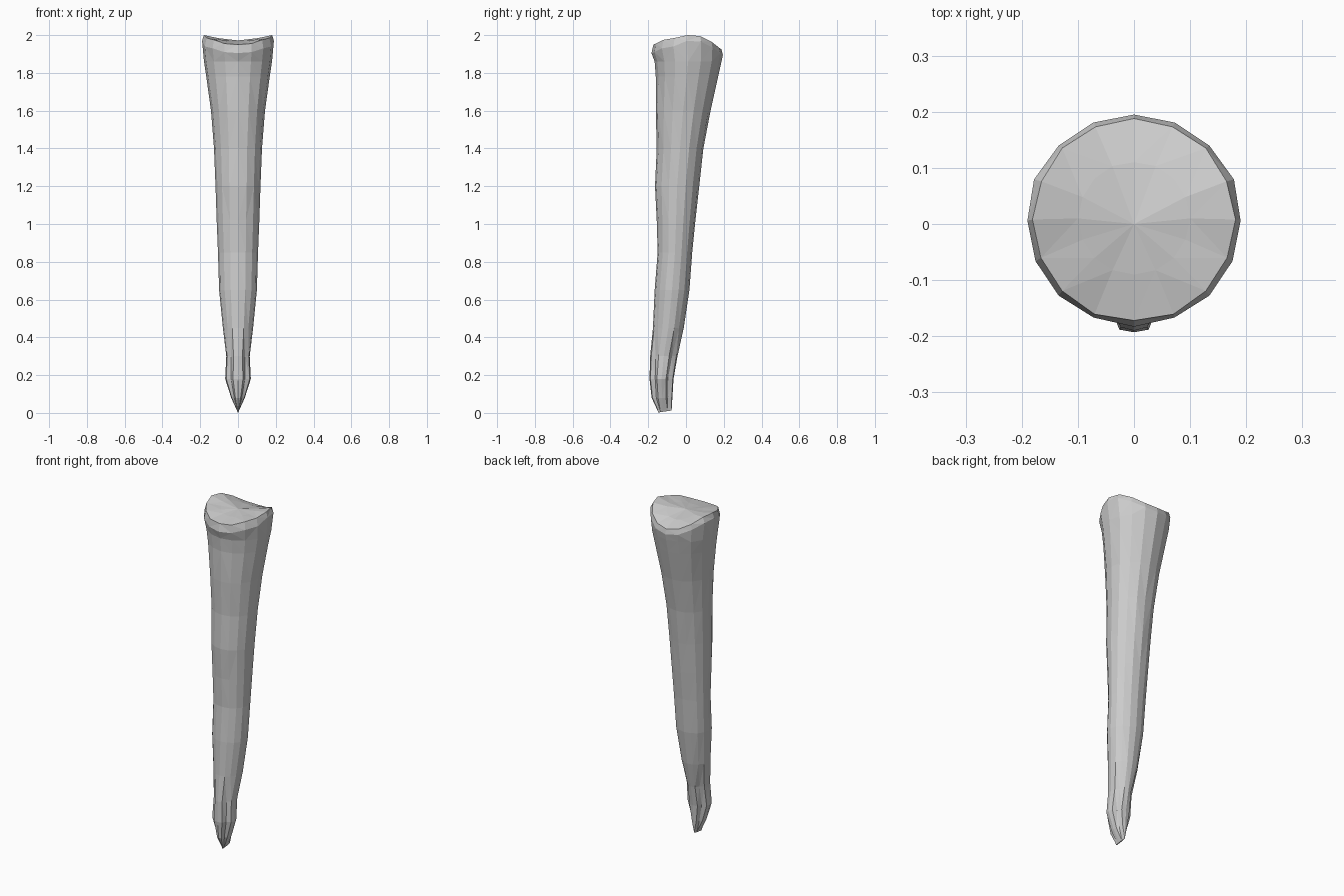
import bpy, bmesh, math, random

if "Cube" in bpy.data.objects:
    bpy.data.objects.remove(bpy.data.objects["Cube"])

random.seed(4)
SIDES = 16

# Shaft rings: height, half width, front y, back y, depth of the chipped grooves
RINGS = [
    (0.08, .036, -.182, -.072, .22),
    (0.18, .068, -.193, -.066, .25),
    (0.30, .062, -.190, -.045, .15),
    (0.45, .080, -.175, -.012, .03),
    (0.65, .100, -.166, .018, 0),
    (0.85, .106, -.150, .033, 0),
    (1.02, .113, -.155, .050, 0),
    (1.20, .119, -.164, .070, 0),
    (1.40, .127, -.155, .092, 0),
    (1.60, .143, -.160, .130, 0),
    (1.78, .168, -.160, .170, 0),
    (1.86, .180, -.166, .188, 0),
]
# Broken rim heights from the front (0) round the side to the back (8)
RIM = [1.95, 1.955, 1.975, 1.985, 2.0, 1.995, 1.965, 1.935, 1.925]

bm = bmesh.new()


def ring(w, front, back, groove, height):
    """Left-right symmetric ring; height(k) gives z for step k from the front."""
    cy, d = (front + back) / 2, (back - front) / 2
    wob = [random.uniform(-.015, .015) for _ in range(9)]
    out = []
    for i in range(SIDES):
        k = min(i, SIDES - i)
        a = 2 * math.pi * i / SIDES
        s = 1 - groove if k in (2, 6) else 1 + (wob[k] if k not in (0, 4, 8) else 0)
        out.append(bm.verts.new((w * s * math.sin(a), cy - d * s * math.cos(a), height(k))))
    return out


def bridge(a, b):
    for i in range(SIDES):
        j = (i + 1) % SIDES
        bm.faces.new((a[i], a[j], b[j], b[i]))


# Shaft, then flared head and uneven broken top
rings = [ring(w, f, b, g, lambda k, z=z: z) for z, w, f, b, g in RINGS]
rings.append(ring(.190, -.183, .195, 0, lambda k: RIM[k] - .03 - (.015 if k < 4 else 0)))
rings.append(ring(.181, -.172, .188, 0, lambda k: RIM[k]))
rings.append(ring(.100, -.090, .110, 0, lambda k: .4 * RIM[k] + .6 * 1.972))
for a, b in zip(rings, rings[1:]):
    bridge(a, b)
top = bm.verts.new((0, 0, 1.972))
for i in range(SIDES):
    bm.faces.new((rings[-1][i], rings[-1][(i + 1) % SIDES], top))

# Narrow chisel tip lying along y
bridge(ring(.003, -.145, -.076, 0, lambda k: .0 + .015 * k / 8), rings[0])
bm.verts.ensure_lookup_table()
bm.faces.new(list(reversed(bm.verts[-SIDES:])))

bmesh.ops.triangulate(bm, faces=bm.faces[:])
bmesh.ops.recalc_face_normals(bm, faces=bm.faces[:])
mesh = bpy.data.meshes.new("wooden_stake")
bm.to_mesh(mesh)
bm.free()
bpy.context.collection.objects.link(bpy.data.objects.new("wooden_stake", mesh))
